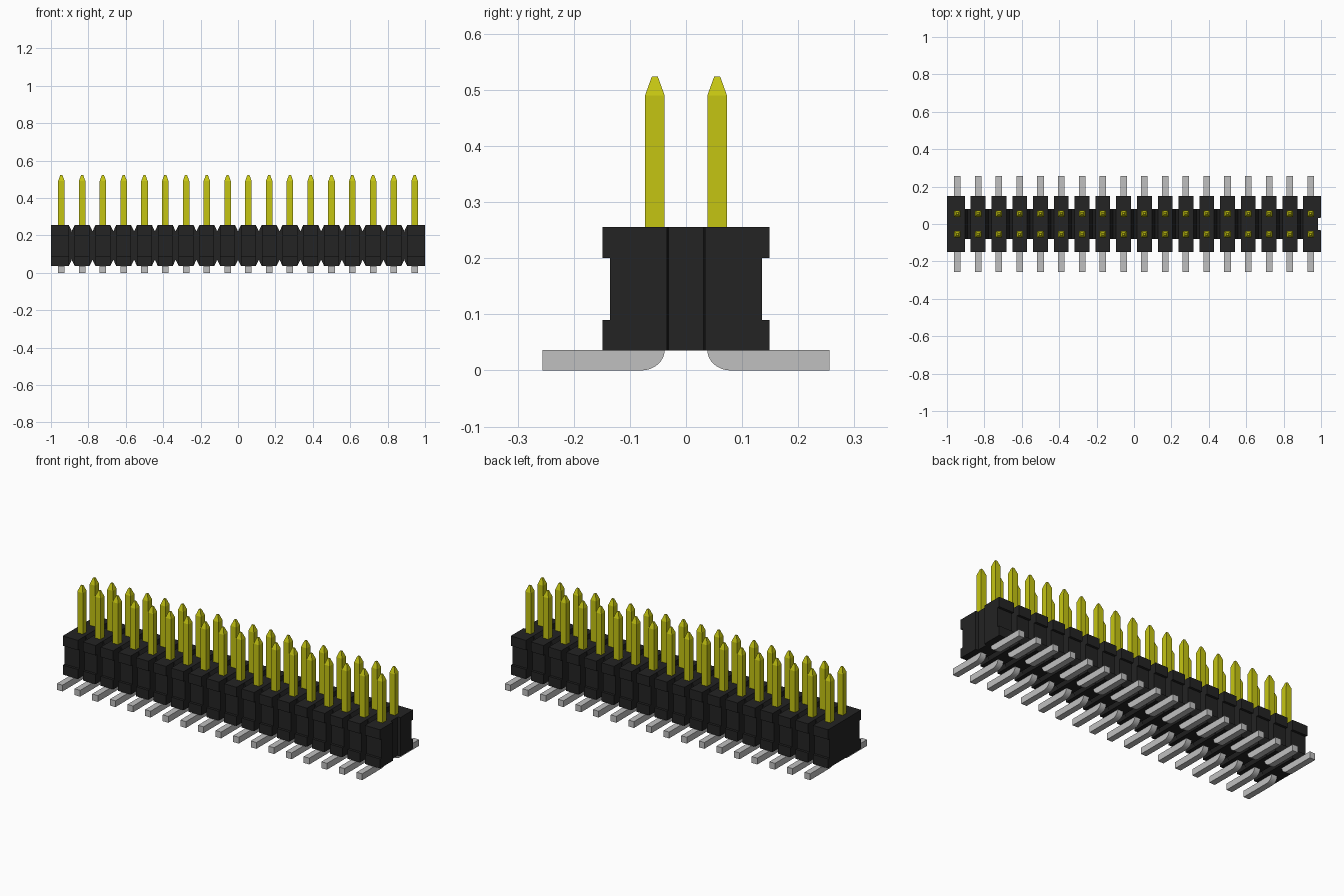
import bpy, bmesh, math
from mathutils import Vector

cube = bpy.data.objects.get("Cube")
if cube:
    bpy.data.objects.remove(cube, do_unlink=True)

COUNT = 18
PITCH = 2 / COUNT
Z0, Z1 = 0.036, 0.256           # housing bottom and top
CORE_Y, ROW_Y = 0.08, PITCH / 2
PIN = 0.0175                    # half the pin width
XS = [(i - (COUNT - 1) / 2) * PITCH for i in range(COUNT)]


def material(name, rgb):
    m = bpy.data.materials.new(name)
    m.use_nodes = True
    m.diffuse_color = (*rgb, 1)
    m.node_tree.nodes["Principled BSDF"].inputs["Base Color"].default_value = (*rgb, 1)
    return m


BLACK = material("black plastic", (0.017, 0.017, 0.017))
YELLOW = material("yellow metal", (0.56, 0.56, 0.006))
GREY = material("grey metal", (0.53, 0.53, 0.53))


def prism(bm, pts, axis, a, b):
    """Extrude a 2D outline along an axis from a to b."""
    def put(p, t):
        return {"x": (t, p[0], p[1]), "y": (p[0], t, p[1]), "z": (p[0], p[1], t)}[axis]
    face = bm.faces.new([bm.verts.new(put(p, a)) for p in pts])
    ext = bmesh.ops.extrude_face_region(bm, geom=[face])["geom"]
    moved = [v for v in ext if isinstance(v, bmesh.types.BMVert)]
    bmesh.ops.translate(bm, verts=moved, vec=Vector(put((0, 0), b - a)))
    return moved


def finish(bm, name, mat):
    bmesh.ops.recalc_face_normals(bm, faces=bm.faces)
    mesh = bpy.data.meshes.new(name)
    bm.to_mesh(mesh)
    bm.free()
    mesh.materials.append(mat)
    obj = bpy.data.objects.new(name, mesh)
    bpy.context.collection.objects.link(obj)
    return obj


# Housing core: long bar with V notches between the positions, above and below
NW, ND = 0.016, 0.034
top, bottom = [], []
for i in range(1, COUNT):
    x = -1 + i * PITCH
    top += [(x - NW, Z1), (x, Z1 - ND), (x + NW, Z1)]
    bottom += [(x - NW, Z0), (x, Z0 + ND), (x + NW, Z0)]
outline = [(-1, Z1)] + top + [(1, Z1), (1, Z0)] + bottom[::-1] + [(-1, Z0)]
bm = bmesh.new()
prism(bm, outline, "y", -CORE_Y, CORE_Y)
core = finish(bm, "housing_core", BLACK)

# Vertical groove in the right-hand end
bm = bmesh.new()
prism(bm, [(0.985, -0.031), (1.02, -0.038), (1.02, 0.038), (0.985, 0.031)], "z", 0, 0.3)
cutter = finish(bm, "end_groove_cutter", BLACK)
cutter.hide_render = True
cutter.hide_viewport = True
cutter.display_type = "WIRE"
cut = core.modifiers.new("end groove", "BOOLEAN")
cut.operation = "DIFFERENCE"
cut.solver = "EXACT"
cut.object = cutter

# Side blocks: one per position and row, recessed at mid height
for side, label in ((-1, "front"), (1, "back")):
    prof = [(CORE_Y, Z0), (0.149, Z0), (0.149, 0.09), (0.135, 0.09),
            (0.135, 0.2), (0.149, 0.2), (0.149, Z1), (CORE_Y, Z1)]
    half = PITCH / 2 - NW
    bm = bmesh.new()
    for i, x in enumerate(XS):
        a = -1 if i == 0 else x - half
        b = 1 if i == COUNT - 1 else x + half
        prism(bm, [(side * y, z) for y, z in prof], "x", a, b)
    finish(bm, label + "_side_blocks", BLACK)

    # Upright square pins with tapered tips
    bm = bmesh.new()
    for x in XS:
        y = side * ROW_Y
        sq = [(x + sx * PIN, y + sy * PIN) for sx, sy in ((-1, -1), (1, -1), (1, 1), (-1, 1))]
        prism(bm, sq, "z", 0.2, 0.49)
        end = [f for f in bm.faces if all(abs(v.co.z - 0.49) < 1e-5 for v in f.verts)
               and abs(f.calc_center_median().x - x) < 0.01]
        ext = bmesh.ops.extrude_face_region(bm, geom=end)["geom"]
        bmesh.ops.delete(bm, geom=end, context="FACES_ONLY")
        for v in ext:
            if isinstance(v, bmesh.types.BMVert):
                v.co = (x + (v.co.x - x) * 0.3, y + (v.co.y - y) * 0.3, 0.524)
    finish(bm, label + "_pins", YELLOW)

    # Solder feet with a rounded inner heel
    inner, rad = ROW_Y - PIN, 0.042
    foot = [(0.256, 0), (0.256, Z0), (inner, Z0)]
    for k in range(1, 9):
        t = k / 8 * math.pi / 2
        foot.append((inner + rad * (1 - math.cos(t)), Z0 * (1 - math.sin(t))))
    bm = bmesh.new()
    for x in XS:
        prism(bm, [(side * y, z) for y, z in foot], "x", x - PIN, x + PIN)
    finish(bm, label + "_solder_feet", GREY)
